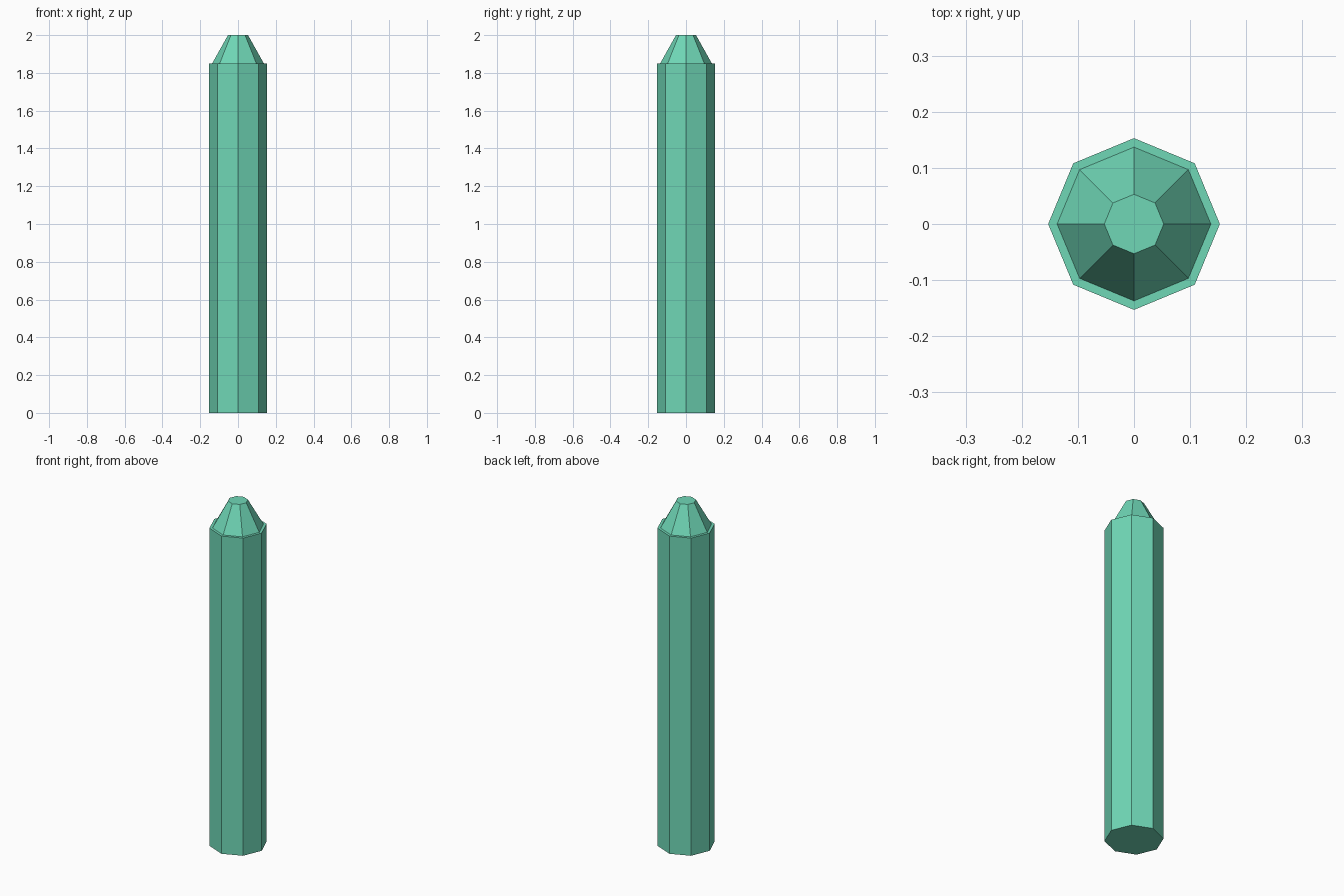
import bpy, bmesh
from math import cos, sin, tau

if "Cube" in bpy.data.objects:
    bpy.data.objects.remove(bpy.data.objects["Cube"])

SIDES = 8
# (radius, height) profile: barrel, flat shoulder rim, tapered tip
PROFILE = [(0.153, 0.0), (0.153, 1.85), (0.137, 1.85), (0.053, 2.0)]

# Crayon body: eight-sided lathe with closed ends
bm = bmesh.new()
rings = [[bm.verts.new((r * cos(tau * i / SIDES), r * sin(tau * i / SIDES), z))
          for i in range(SIDES)] for r, z in PROFILE]
for low, high in zip(rings, rings[1:]):
    for i in range(SIDES):
        j = (i + 1) % SIDES
        bm.faces.new((low[i], low[j], high[j], high[i]))
bm.faces.new(rings[0][::-1])
bm.faces.new(rings[-1])
bmesh.ops.recalc_face_normals(bm, faces=bm.faces)

mesh = bpy.data.meshes.new("crayon")
bm.to_mesh(mesh)
bm.free()
crayon = bpy.data.objects.new("crayon", mesh)
bpy.context.collection.objects.link(crayon)

# Green wax
wax = bpy.data.materials.new("green_wax")
wax.diffuse_color = (0.16, 0.68, 0.47, 1.0)
wax.use_nodes = True
wax.node_tree.nodes["Principled BSDF"].inputs["Base Color"].default_value = wax.diffuse_color
mesh.materials.append(wax)
